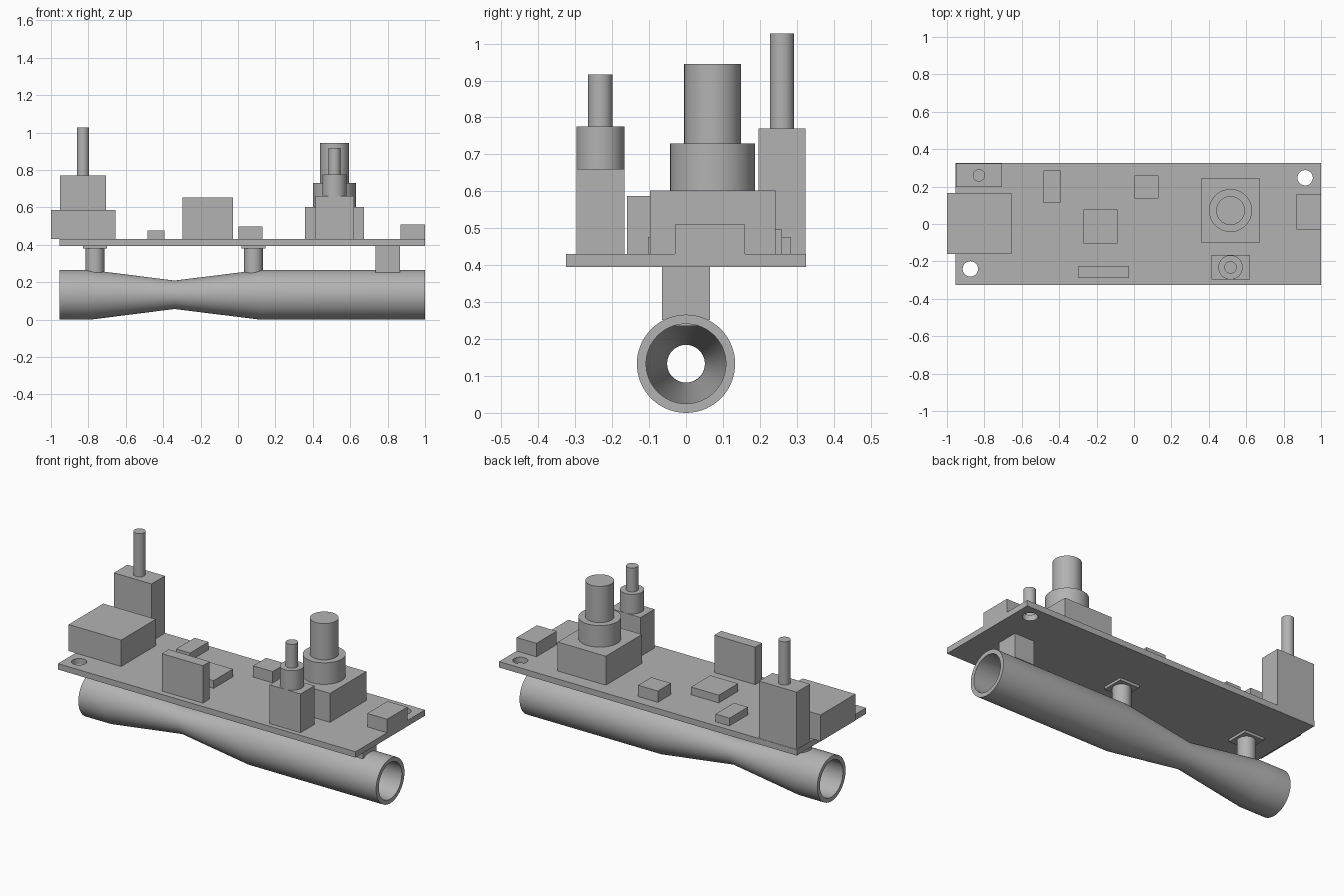
import bpy
import bmesh
from math import radians, cos, sin, tau

cube = bpy.data.objects.get("Cube")
if cube:
    bpy.data.objects.remove(cube, do_unlink=True)

grey = bpy.data.materials.new("plain grey")
grey.use_nodes = True
grey.diffuse_color = (0.45, 0.45, 0.45, 1)
grey.node_tree.nodes["Principled BSDF"].inputs["Base Color"].default_value = (0.45, 0.45, 0.45, 1)


def finish(obj, name):
    obj.name = name
    obj.data.name = name
    obj.data.materials.clear()
    obj.data.materials.append(grey)
    return obj


def smooth(obj):
    bpy.ops.object.select_all(action='DESELECT')
    obj.select_set(True)
    bpy.context.view_layer.objects.active = obj
    bpy.ops.object.shade_smooth_by_angle(angle=radians(30))


def box(name, x, y, z):
    """Box spanning the given (low, high) ranges."""
    bpy.ops.mesh.primitive_cube_add(size=1)
    obj = bpy.context.object
    for v in obj.data.vertices:
        for axis, (low, high) in enumerate((x, y, z)):
            v.co[axis] = high if v.co[axis] > 0 else low
    return finish(obj, name)


def rod(name, x, y, radius, z0, z1):
    """Upright cylinder from z0 to z1."""
    bpy.ops.mesh.primitive_cylinder_add(vertices=48, radius=radius, depth=z1 - z0,
                                        location=(x, y, (z0 + z1) / 2))
    obj = finish(bpy.context.object, name)
    smooth(obj)
    return obj


# Circuit board with two mounting holes
BOTTOM, TOP = 0.395, 0.43
board = box("circuit_board", (-0.955, 1.0), (-0.325, 0.325), (BOTTOM, TOP))
for hx, hy in ((0.915, 0.247), (-0.875, -0.24)):
    cutter = rod("hole_cutter", hx, hy, 0.041, 0.3, 0.5)
    cutter.hide_render = True
    mod = board.modifiers.new("hole", 'BOOLEAN')
    mod.operation = 'DIFFERENCE'
    mod.solver = 'EXACT'
    mod.object = cutter
    bpy.context.view_layer.objects.active = board
    bpy.ops.object.modifier_apply(modifier=mod.name)
    bpy.data.objects.remove(cutter, do_unlink=True)
smooth(board)

# Rectangular components standing on the board
components = {
    "cable_socket": ((-1.0, -0.655), (-0.16, 0.165), 0.587),
    "toggle_body": ((-0.953, -0.706), (0.197, 0.323), 0.77),
    "narrow_chip": ((-0.485, -0.393), (0.112, 0.285), 0.476),
    "square_chip": ((-0.27, -0.088), (-0.103, 0.078), 0.476),
    "tall_header": ((-0.297, -0.028), (-0.29, -0.225), 0.652),
    "small_chip": ((0.003, 0.132), (0.137, 0.26), 0.497),
    "knob_base": ((0.357, 0.673), (-0.098, 0.242), 0.602),
    "button_base": ((0.415, 0.619), (-0.297, -0.167), 0.66),
    "edge_connector": ((0.87, 1.0), (-0.03, 0.16), 0.51),
}
for part, (xs, ys, height) in components.items():
    box(part, xs, ys, (TOP, height))

# Round parts on top of the components
rod("toggle_lever", -0.829, 0.26, 0.033, 0.77, 1.027)
rod("knob_collar", 0.516, 0.072, 0.115, 0.602, 0.73)
rod("knob_shaft", 0.516, 0.072, 0.077, 0.73, 0.945)
rod("button_collar", 0.516, -0.232, 0.065, 0.66, 0.776)
rod("button_shaft", 0.516, -0.232, 0.033, 0.776, 0.917)

# Hollow tube with a pinched throat: revolve a closed wall profile about x
AXIS = 0.133
outer = [(-0.955, 0.133), (-0.79, 0.133), (-0.34, 0.076), (0.12, 0.133), (1.0, 0.133)]
inner = [(x, r - 0.025) for x, r in reversed(outer)]
profile = outer + inner
SEGMENTS = 72
bm = bmesh.new()
rings = []
for i in range(SEGMENTS):
    a = tau * i / SEGMENTS
    rings.append([bm.verts.new((x, r * cos(a), AXIS + r * sin(a))) for x, r in profile])
for i, ring in enumerate(rings):
    after = rings[(i + 1) % SEGMENTS]
    for j in range(len(profile)):
        k = (j + 1) % len(profile)
        bm.faces.new((ring[j], ring[k], after[k], after[j]))
bmesh.ops.recalc_face_normals(bm, faces=bm.faces[:])
mesh = bpy.data.meshes.new("flow_tube")
bm.to_mesh(mesh)
bm.free()
tube = bpy.data.objects.new("flow_tube", mesh)
bpy.context.collection.objects.link(tube)
finish(tube, "flow_tube")
smooth(tube)

# Pressure taps with sensor pads, and the support block
for side, x in (("right", -0.765), ("middle", 0.083)):
    rod("pressure_tap_" + side, x, 0, 0.05, 0.235, 0.38)
    box("sensor_pad_" + side, (x - 0.065, x + 0.065), (-0.065, 0.065), (0.38, BOTTOM))
box("support_block", (0.735, 0.865), (-0.065, 0.065), (0.252, BOTTOM))
